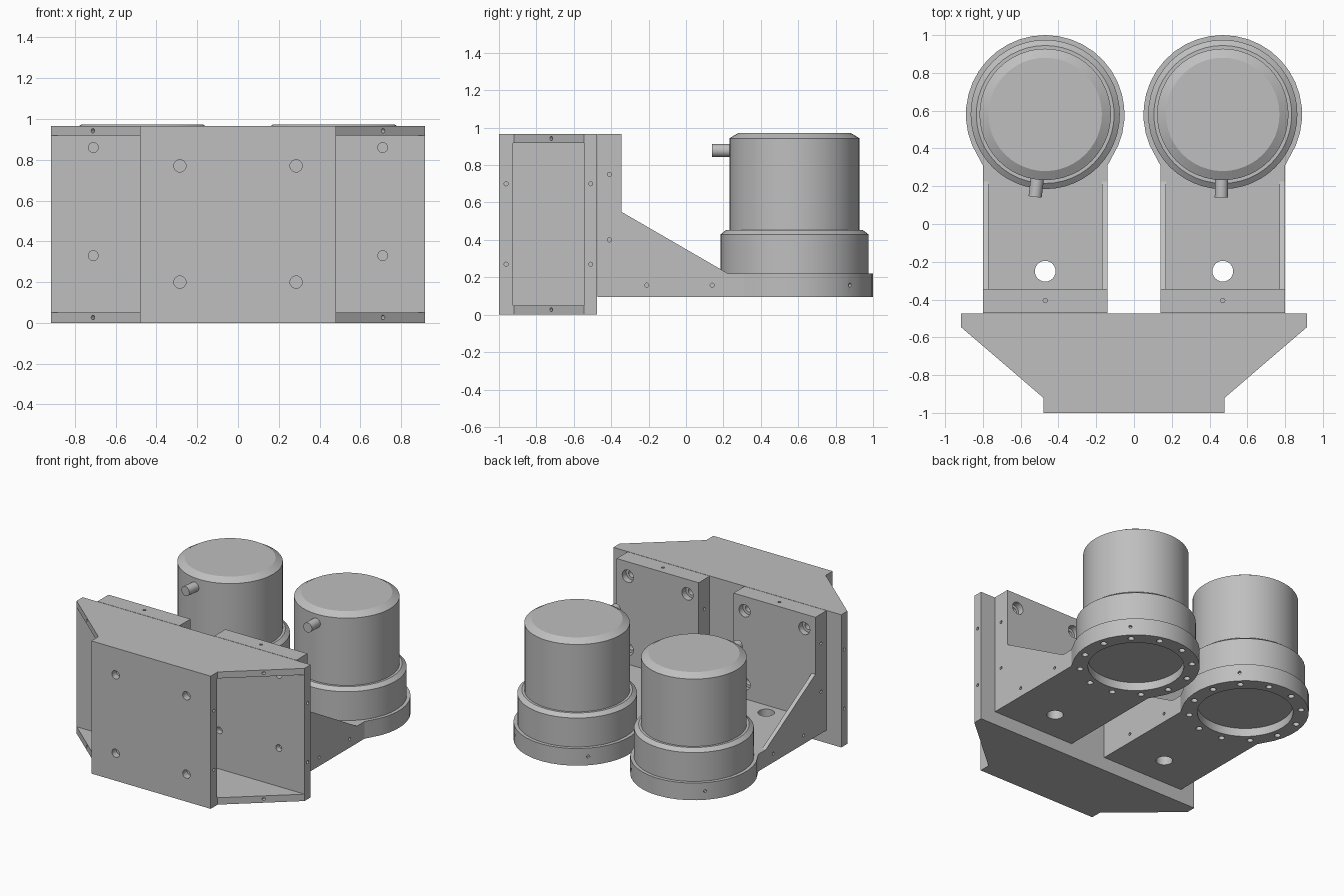
import bpy, bmesh, math
from mathutils import Vector, Matrix

cube = bpy.data.objects.get("Cube")
if cube:
    bpy.data.objects.remove(cube, do_unlink=True)

grey = bpy.data.materials.new("machined grey")
grey.use_nodes = True
grey.diffuse_color = (0.52, 0.52, 0.52, 1)
grey.node_tree.nodes["Principled BSDF"].inputs["Base Color"].default_value = grey.diffuse_color


def finish(name, bm):
    """Turn a bmesh into a grey object."""
    bmesh.ops.recalc_face_normals(bm, faces=bm.faces)
    mesh = bpy.data.meshes.new(name)
    bm.to_mesh(mesh)
    bm.free()
    mesh.materials.append(grey)
    ob = bpy.data.objects.new(name, mesh)
    bpy.context.collection.objects.link(ob)
    return ob


def smooth(ob):
    bpy.ops.object.select_all(action='DESELECT')
    ob.select_set(True)
    bpy.context.view_layer.objects.active = ob
    bpy.ops.object.shade_smooth_by_angle(angle=math.radians(20))


def prism(name, points, depth):
    """Extrude a closed loop of 3D points along a vector."""
    bm = bmesh.new()
    face = bm.faces.new([bm.verts.new(p) for p in points])
    new = bmesh.ops.extrude_face_region(bm, geom=[face])["geom"]
    bmesh.ops.translate(bm, vec=depth, verts=[v for v in new if isinstance(v, bmesh.types.BMVert)])
    return finish(name, bm)


def box(bm, low, high):
    low, high = Vector(low), Vector(high)
    mat = Matrix.Translation((low + high) / 2) @ Matrix.Diagonal((*(high - low), 1))
    bmesh.ops.create_cube(bm, size=1, matrix=mat)


def rod(bm, centre, axis, radius, length, sides=24):
    turn = Vector(axis).to_track_quat('Z', 'Y').to_matrix().to_4x4()
    bmesh.ops.create_cone(bm, cap_ends=True, segments=sides, radius1=radius, radius2=radius,
                          depth=length, matrix=Matrix.Translation(centre) @ turn)


def cut(ob, bm):
    """Subtract the cutter shapes and drop the cutter."""
    cutter = finish("cutter", bm)
    cutter.hide_render = True
    mod = ob.modifiers.new("holes", 'BOOLEAN')
    mod.operation, mod.solver, mod.object = 'DIFFERENCE', 'EXACT', cutter
    mod.use_self = True
    bpy.context.view_layer.objects.active = ob
    bpy.ops.object.modifier_apply(modifier=mod.name)
    bpy.data.objects.remove(cutter, do_unlink=True)
    smooth(ob)


def lathe(name, profile, x, y, sides=48):
    """Spin an (r, z) profile that starts and ends on the axis."""
    bm = bmesh.new()
    verts = [bm.verts.new((r, 0, z)) for r, z in profile]
    edges = [bm.edges.new(pair) for pair in zip(verts, verts[1:])]
    bmesh.ops.spin(bm, geom=verts + edges, axis=(0, 0, 1), cent=(0, 0, 0),
                   angle=math.tau, steps=sides)
    bmesh.ops.remove_doubles(bm, verts=bm.verts, dist=0.0005)
    bmesh.ops.translate(bm, vec=(x, y, 0), verts=bm.verts)
    ob = finish(name, bm)
    smooth(ob)
    return ob


DOT = 0.011     # small screw holes
TOP = 0.965
FRAME_BACK = -0.475

# Flared mounting frame with an open pocket on each side of a central web
half = [(0.48, -1), (0.48, -0.92), (0.917, -0.545), (0.917, FRAME_BACK)]
outline = half + [(-x, y) for x, y in reversed(half)]
frame = prism("mounting_frame", [(x, y, 0) for x, y in outline], (0, 0, TOP))
bm = bmesh.new()
for s in (-1, 1):
    a, b = sorted((s * 0.03, s * 1.2))
    box(bm, (a, -0.925, 0.05), (b, -0.545, 0.918))
cut(frame, bm)
bm = bmesh.new()
for s in (-1, 1):
    for z in (0.2, 0.77):
        rod(bm, (s * 0.285, -1, z), (0, 1, 0), 0.03, 0.1)
    for z in (0.33, 0.86):
        for x in (0.23, 0.71):
            rod(bm, (s * x, -0.545, z), (0, 1, 0), 0.024, 0.08)
    for z in (0.27, 0.70):
        rod(bm, (s * 0.48, -0.962, z), (1, 0, 0), DOT, 0.06, 12)
        rod(bm, (s * 0.917, -0.51, z), (1, 0, 0), DOT, 0.06, 12)
    for z in (0.027, 0.942):
        rod(bm, (s * 0.712, -0.721, z), (s * 0.65, -0.76, 0), DOT, 0.06, 12)
cut(frame, bm)

CY, RING = 0.58, 0.42       # canister centre and base ring radius
FLOOR, UNDER = 0.22, 0.095  # top and bottom of base plate

for s, side, swing in ((-1, "right", 7), (1, "left", 1)):
    cx = s * 0.47

    # Upright plate bolted to the frame
    bm = bmesh.new()
    box(bm, (cx - 0.33, FRAME_BACK + 0.003, FLOOR), (cx + 0.33, -0.345, TOP))
    upright = finish(side + "_upright_plate", bm)
    bm = bmesh.new()
    rod(bm, (cx, -0.405, TOP), (0, 0, 1), DOT, 0.06, 12)
    for d in (-1, 1):
        for z in (0.40, 0.75):
            rod(bm, (cx + d * 0.33, -0.41, z), (1, 0, 0), DOT, 0.06, 12)
        for z in (0.33, 0.86):
            rod(bm, (cx + d * 0.24, -0.345, z), (0, 1, 0), 0.045, 0.09)
            rod(bm, (cx + d * 0.24, -0.345, z), (0, 1, 0), 0.025, 0.18)
    cut(upright, bm)

    # Sloping gussets along both edges
    for d, edge in ((-1, "right"), (1, "left")):
        tri = [(-0.345, FLOOR), (-0.345, 0.55), (0.225, FLOOR)]
        prism(f"{side}_{edge}_gusset", [(cx + d * 0.33, y, z) for y, z in tri], (-d * 0.03, 0, 0))

    # Base plate ending in a round ring
    start = math.radians(-23)
    arc = [start + (math.pi - 2 * start) * i / 24 for i in range(25)]
    rim = [(cx + RING * math.cos(a), CY + RING * math.sin(a)) for a in arc]
    plan = [(cx + 0.33, FRAME_BACK + 0.003), (cx + 0.33, 0.31), *rim,
            (cx - 0.33, 0.31), (cx - 0.33, FRAME_BACK + 0.003)]
    base = prism(side + "_base_plate", [(x, y, UNDER) for x, y in plan], (0, 0, FLOOR - UNDER))
    bm = bmesh.new()
    rod(bm, (cx, CY, UNDER), (0, 0, 1), 0.316, 0.12, 48)
    rod(bm, (cx, -0.25, 0.15), (0, 0, 1), 0.055, 0.4)
    for i in range(12):
        a = math.radians(15 + 30 * i)
        rod(bm, (cx + 0.37 * math.cos(a), CY + 0.37 * math.sin(a), UNDER), (0, 0, 1), 0.021, 0.1, 16)
    for d in (-1, 1):
        for y in (-0.21, 0.14):
            rod(bm, (cx + d * 0.33, y, 0.158), (1, 0, 0), DOT, 0.06, 12)
        k = RING * math.sqrt(0.5)
        rod(bm, (cx + d * k, CY + k, 0.158), (d, 1, 0), DOT, 0.04, 12)
    cut(base, bm)

    # Stepped canister with bevelled shoulders
    lathe(side + "_canister", [(0, FLOOR), (0.395, FLOOR), (0.395, 0.43), (0.365, 0.453),
                               (0.348, 0.453), (0.348, 0.943), (0.30, 0.972), (0, 0.972)], cx, CY)

    # Cable stub facing the frame
    a = math.radians(swing)
    out = Vector((-math.sin(a), -math.cos(a), 0))
    bm = bmesh.new()
    rod(bm, Vector((cx, CY, 0.878)) + out * 0.375, out, 0.035, 0.13)
    smooth(finish(side + "_cable_stub", bm))
